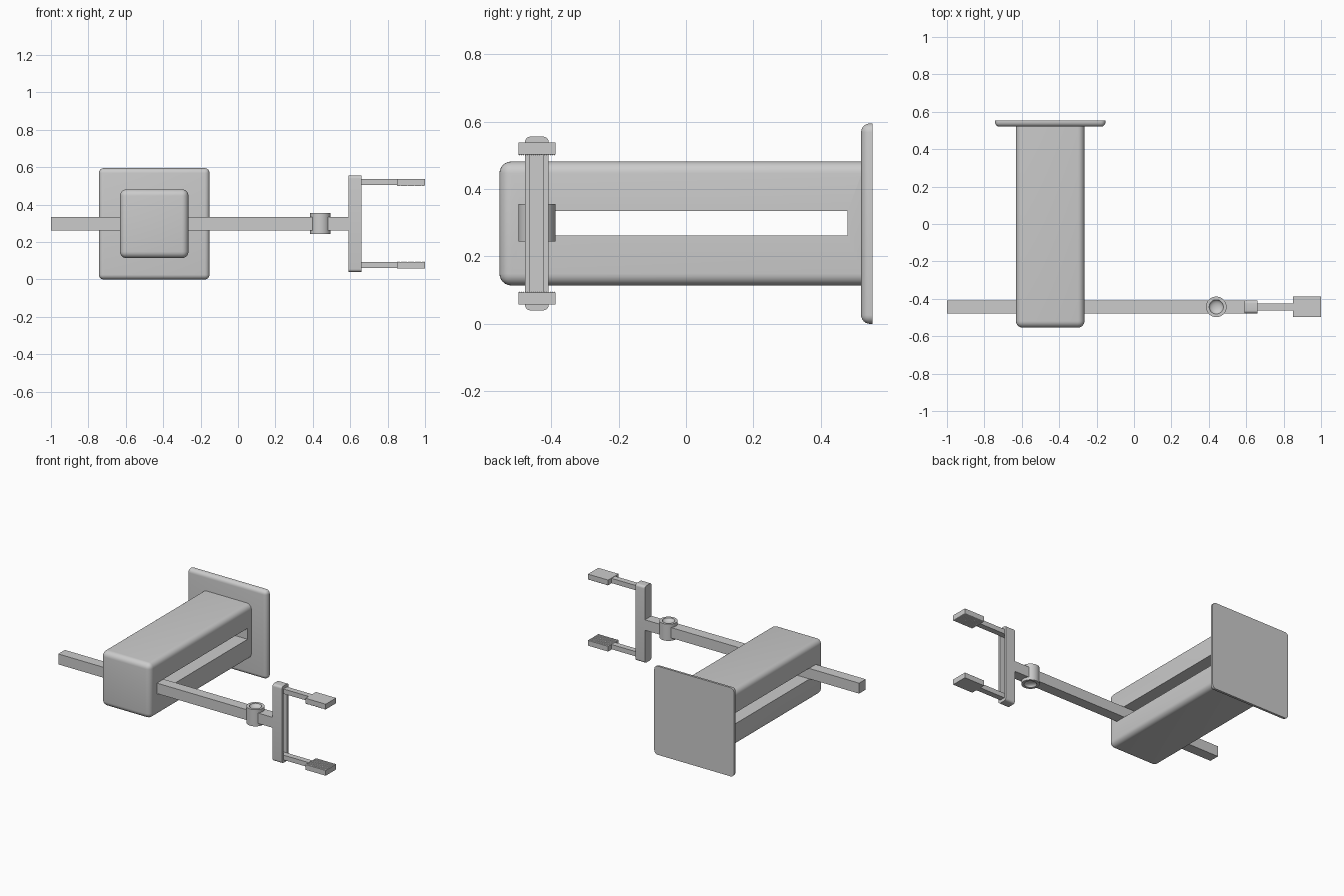
import bpy, bmesh, math
from mathutils import Vector

if "Cube" in bpy.data.objects:
    bpy.data.objects.remove(bpy.data.objects["Cube"])

YC = -0.443   # arm centre line, y
ZC = 0.298    # arm centre line, z
XC = -0.448   # housing centre, x


def finish(name, bm, smooth=False):
    bmesh.ops.recalc_face_normals(bm, faces=bm.faces[:])
    mesh = bpy.data.meshes.new(name)
    bm.to_mesh(mesh)
    bm.free()
    ob = bpy.data.objects.new(name, mesh)
    bpy.context.collection.objects.link(ob)
    if smooth:
        bpy.ops.object.select_all(action='DESELECT')
        ob.select_set(True)
        bpy.context.view_layer.objects.active = ob
        bpy.ops.object.shade_smooth_by_angle(angle=math.radians(35))
    return ob


def box(name, lo, hi, radius=0, pick=None, segments=6):
    """Box between two corners; edges chosen by pick(mid, direction) are rounded."""
    bm = bmesh.new()
    bmesh.ops.create_cube(bm, size=1)
    lo, hi = Vector(lo), Vector(hi)
    for v in bm.verts:
        v.co = Vector([lo[i] if v.co[i] < 0 else hi[i] for i in range(3)])
    if radius:
        edges = [e for e in bm.edges
                 if pick((e.verts[0].co + e.verts[1].co) / 2,
                         e.verts[0].co - e.verts[1].co)]
        bmesh.ops.bevel(bm, geom=edges, offset=radius, segments=segments,
                        profile=0.5, affect='EDGES')
    return finish(name, bm, radius > 0)


def cut(ob, lo, hi):
    cutter = box("cutter", lo, hi)
    cutter.hide_render = True
    mod = ob.modifiers.new("slot", 'BOOLEAN')
    mod.operation = 'DIFFERENCE'
    mod.solver = 'EXACT'
    mod.object = cutter
    bpy.ops.object.select_all(action='DESELECT')
    ob.select_set(True)
    bpy.context.view_layer.objects.active = ob
    bpy.ops.object.modifier_apply(modifier=mod.name)
    bpy.data.objects.remove(cutter)


# Housing: rounded on the front and along its length, slotted sideways
housing = box("housing", (XC - 0.183, -0.554, ZC - 0.184), (XC + 0.183, 0.522, ZC + 0.184),
              0.035, lambda m, d: m.y < 0.5)
cut(housing, (-1, YC - 0.036, 0.262), (0.2, 0.48, 0.335))

# Base plate: rounded corners and front rim, flat back
box("base_plate", (XC - 0.296, 0.52, 0), (XC + 0.296, 0.554, 0.595),
    0.026, lambda m, d: m.y < 0.55)

# Sliding arm
box("arm", (-1, YC - 0.035, ZC - 0.035), (0.595, YC + 0.035, ZC + 0.035))

# Pivot: cylinder with a dished top and bottom
bm = bmesh.new()
half, rim, depth = 0.056, 0.038, 0.019
dish = [(rim * math.sin(a), half - depth * math.cos(a))
        for a in [i * math.pi / 12 for i in range(7)]]
profile = dish + [(0.055, half), (0.055, -half)] + [(r, -z) for r, z in reversed(dish)]
verts = [bm.verts.new((0.44 + r, YC, ZC + 0.002 + z)) for r, z in profile]
edges = [bm.edges.new(p) for p in zip(verts, verts[1:])]
bmesh.ops.spin(bm, geom=verts + edges, cent=(0.44, YC, 0), axis=(0, 0, 1),
               angle=2 * math.pi, steps=48)
bmesh.ops.remove_doubles(bm, verts=bm.verts[:], dist=1e-5)
finish("pivot", bm, True)

# Gripper rail: rounded ends and a groove on the finger side
rail = box("gripper_rail", (0.591, YC - 0.035, ZC - 0.258), (0.661, YC + 0.035, ZC + 0.258),
           0.016, lambda m, d: abs(d.x) > 1e-4)
cut(rail, (0.626, YC - 0.02, ZC - 0.238), (0.7, YC + 0.02, ZC + 0.238))


def grip_pad(name, side):
    """Pad with a finely knurled inner face."""
    bm = bmesh.new()
    bmesh.ops.create_grid(bm, x_segments=24, y_segments=18, size=1)
    bmesh.ops.poke(bm, faces=bm.faces[:], offset=0.003)
    for v in bm.verts:
        v.co.x = 0.925 + 0.075 * v.co.x
        v.co.y = YC + 0.055 * v.co.y
        v.co.z = ZC + side * (0.205 - v.co.z)
    rim_edges = [e for e in bm.edges if e.is_boundary]
    new = bmesh.ops.extrude_edge_only(bm, edges=rim_edges)['geom']
    for v in new:
        if isinstance(v, bmesh.types.BMVert):
            v.co.z = ZC + side * 0.24
    bmesh.ops.contextual_create(bm, geom=[e for e in new if isinstance(e, bmesh.types.BMEdge)])
    finish(name, bm)


# Fingers and pads, mirrored above and below the arm
for side, label in ((1, "upper"), (-1, "lower")):
    z = sorted((ZC + side * 0.206, ZC + side * 0.238))
    box(label + "_finger", (0.626, YC - 0.019, z[0]), (0.86, YC + 0.019, z[1]))
    grip_pad(label + "_pad", side)
